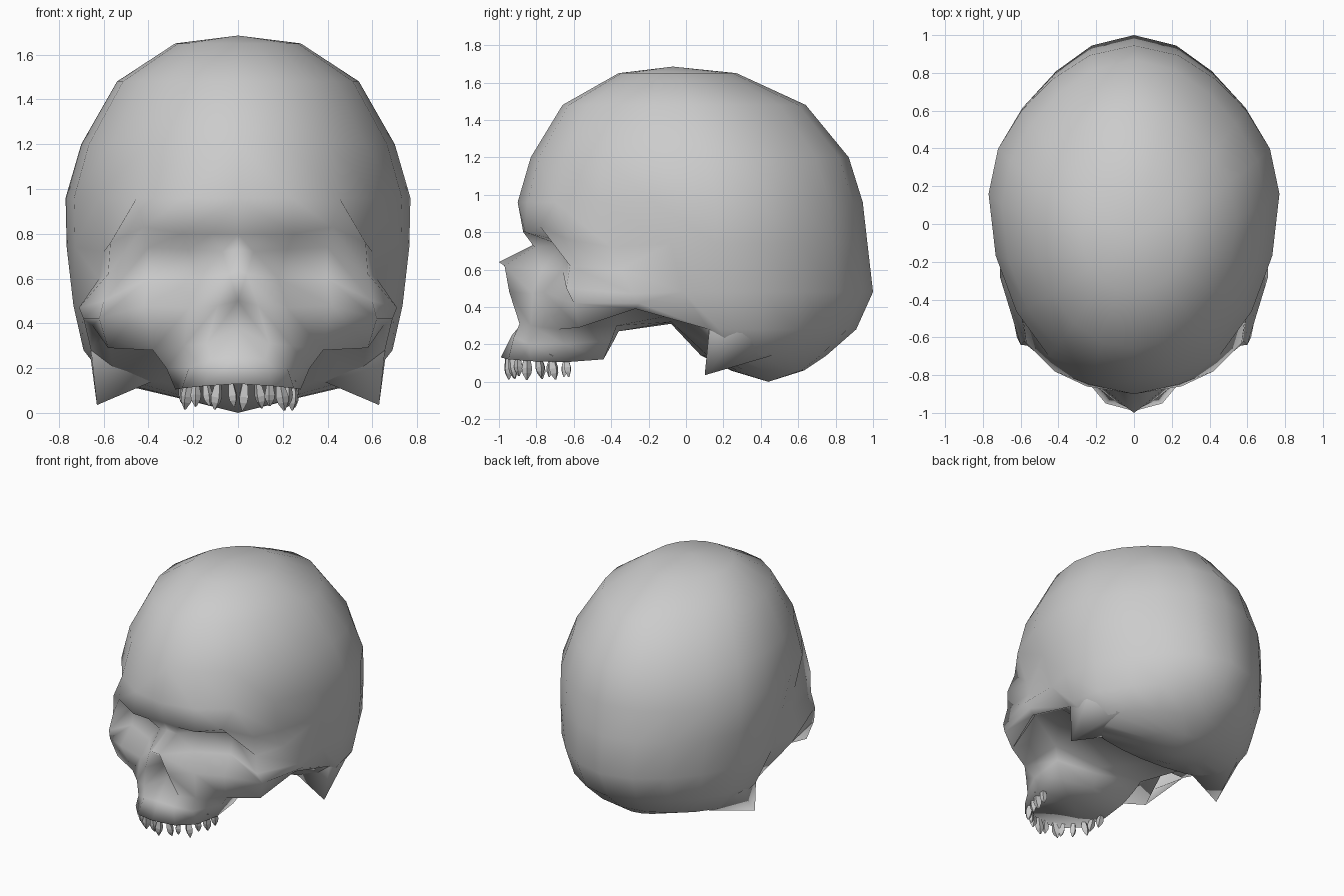
import bpy, bmesh, math, random
from mathutils import Vector, Matrix

if "Cube" in bpy.data.objects:
    bpy.data.objects.remove(bpy.data.objects["Cube"])

random.seed(4)


def patch(name, grids):
    """Skin grids of points (top to bottom, midline outward), weld them and mirror in x."""
    bm = bmesh.new()
    for rows, skip in grids:
        grid = [[bm.verts.new(p) for p in row] for row in rows]
        for j in range(len(grid) - 1):
            a, b = grid[j], grid[j + 1]
            for i in range(len(a) - 1):
                if not skip(j, i):
                    bm.faces.new((a[i], b[i], b[i + 1], a[i + 1]))
    bmesh.ops.remove_doubles(bm, verts=bm.verts[:], dist=0.0005)
    for f in bm.faces:
        f.smooth = True
    me = bpy.data.meshes.new(name)
    bm.to_mesh(me)
    bm.free()
    ob = bpy.data.objects.new(name, me)
    bpy.context.collection.objects.link(ob)
    mir = ob.modifiers.new("mirror", 'MIRROR')
    mir.use_clip = True
    mir.merge_threshold = 0.002
    return ob


def keep_all(j, i):
    return False


# Cranium: half rings (height, front y, back y, half width, y of widest point)
RINGS = [
    (1.65, -0.36, 0.27, 0.28, -0.05),
    (1.48, -0.66, 0.64, 0.54, 0.03),
    (1.20, -0.83, 0.87, 0.70, 0.10),
    (0.96, -0.90, 0.945, 0.77, 0.16),
    (0.74, -0.62, 0.97, 0.765, 0.16),
    (0.48, -0.42, 1.00, 0.735, 0.16),
    (0.28, 0.00, 0.91, 0.69, 0.18),
    (0.14, 0.08, 0.75, 0.58, 0.26),
    (0.06, 0.24, 0.63, 0.24, 0.42),
]
STEPS = 10


def half_ring(z, yf, yb, hw, yw):
    pts = []
    for i in range(STEPS + 1):
        t = math.pi * i / STEPS
        # the back quarter is a little flatter than an ellipse
        k = 1 - 0.05 * math.sin(2 * t) ** 2 if t > math.pi / 2 else 1
        c, s = k * math.cos(t), k * math.sin(t)
        y = yw - c * ((yw - yf) if c > 0 else (yb - yw))
        pts.append((hw * s if 0 < i < STEPS else 0, y, z))
    return pts


shell = [[(0, -0.07, 1.685)] * (STEPS + 1)]
shell += [half_ring(*r) for r in RINGS]
shell += [[(0, 0.44, 0.0)] * (STEPS + 1)]
brow, temple, side, rim, under = shell[4:9]

# Face: brow, eye sockets, nose and cheeks; the top row is welded to the cranium
face = [
    [brow[0], brow[0], brow[1], brow[2], brow[2], brow[3]],
    [(0, -.86, .80), (.12, -.87, .80), (.25, -.86, .80), (.42, -.78, .83), (.57, -.63, .76), (.60, -.40, .72)],
    [(0, -.82, .73), (.07, -.81, .72), (.22, -.67, .73), (.40, -.63, .74), (.58, -.62, .62), (.62, -.35, .60)],
    [(0, -1.0, .64), (.04, -.97, .62), (.18, -.77, .60), (.40, -.66, .60), (.60, -.64, .50), (.71, -.28, .47)],
    [(0, -.80, .50), (.09, -.945, .48), (.22, -.82, .47), (.42, -.76, .48), (.62, -.60, .42), (.69, -.25, .42)],
    [(0, -.82, .38), (.14, -.89, .31), (.24, -.83, .30), (.38, -.68, .28), (.58, -.57, .29), (.65, -.27, .39)],
]
# Cheek arch running back into the side of the cranium
arch_back = [brow[4], temple[4], temple[4], side[4], side[4], rim[4]]
for row, p in zip(face, arch_back):
    row.append(p)

# Upper jaw, wrapping round to close at the back, with a nearly flat palate
jaw = [
    face[5][:4] + [(.37, -.37, .30), (0, -.36, .27)],
    [(0, -.93, .25), (.12, -.92, .24), (.22, -.84, .20), (.32, -.65, .20), (.33, -.40, .22), (0, -.38, .23)],
    [(0, -.99, .13), (.15, -.95, .12), (.25, -.83, .11), (.28, -.64, .105), (.27, -.44, .12), (0, -.43, .14)],
    [(0, -.65, .135)] * 6,
]

# Back wall of the cheek, and skull base between jaw and cranium
cheek_back = [
    [face[5][3], face[5][4]],
    [jaw[0][4], (.56, -.36, .46)],
]
base = [
    [jaw[0][5], jaw[0][4], (.56, -.36, .46), face[5][5]],
    [(0, -.08, .31), (.35, -.08, .32), (.58, -.05, .36), rim[4]],
    [under[0], under[2], under[4], rim[4]],
]
patch("skull", [
    (shell, lambda j, i: 4 <= j <= 7 and i < 4),
    (face, keep_all),
    (jaw, keep_all),
    (cheek_back, keep_all),
    (base, keep_all),
])

# Pointed bone behind each ear
patch("ear_bone", [([
    [(.36, .14, .15), rim[4], (.66, .30, .26), (.51, .46, .14), (.36, .14, .15)],
    [(.63, .10, .035)] * 5,
], keep_all)])

# Teeth: small tapered four-sided pegs set around the jaw arc
PEG = [(0.15, 0.012), (0.075, 0.026), (0.050, 0.022), (0.018, 0.004)]


def tooth(index, angle):
    x, y = 0.255 * math.sin(angle), -0.63 - 0.325 * math.cos(angle)
    tilt = (Matrix.Rotation(random.uniform(-.2, .2), 4, 'X')
            @ Matrix.Rotation(random.uniform(-.2, .2), 4, 'Y'))
    size = random.uniform(0.85, 1.1)
    bm = bmesh.new()
    rings = []
    for z, r in PEG:
        ring = []
        for k in range(4):
            a = angle + math.pi / 4 + k * math.pi / 2
            p = tilt @ Vector((r * size * math.cos(a), r * size * math.sin(a), (z - 0.13) * size))
            ring.append(bm.verts.new(p + Vector((x, y, 0.13))))
        rings.append(ring)
    for a, b in zip(rings, rings[1:]):
        for k in range(4):
            n = (k + 1) % 4
            bm.faces.new((a[k], b[k], b[n], a[n]))
    bm.faces.new(rings[0])
    bm.faces.new(rings[-1][::-1])
    bmesh.ops.recalc_face_normals(bm, faces=bm.faces[:])
    me = bpy.data.meshes.new("tooth")
    bm.to_mesh(me)
    bm.free()
    ob = bpy.data.objects.new("tooth_%02d" % index, me)
    bpy.context.collection.objects.link(ob)


COUNT = 14
for i in range(COUNT):
    tooth(i + 1, math.radians(-88 + 176 * i / (COUNT - 1)))
